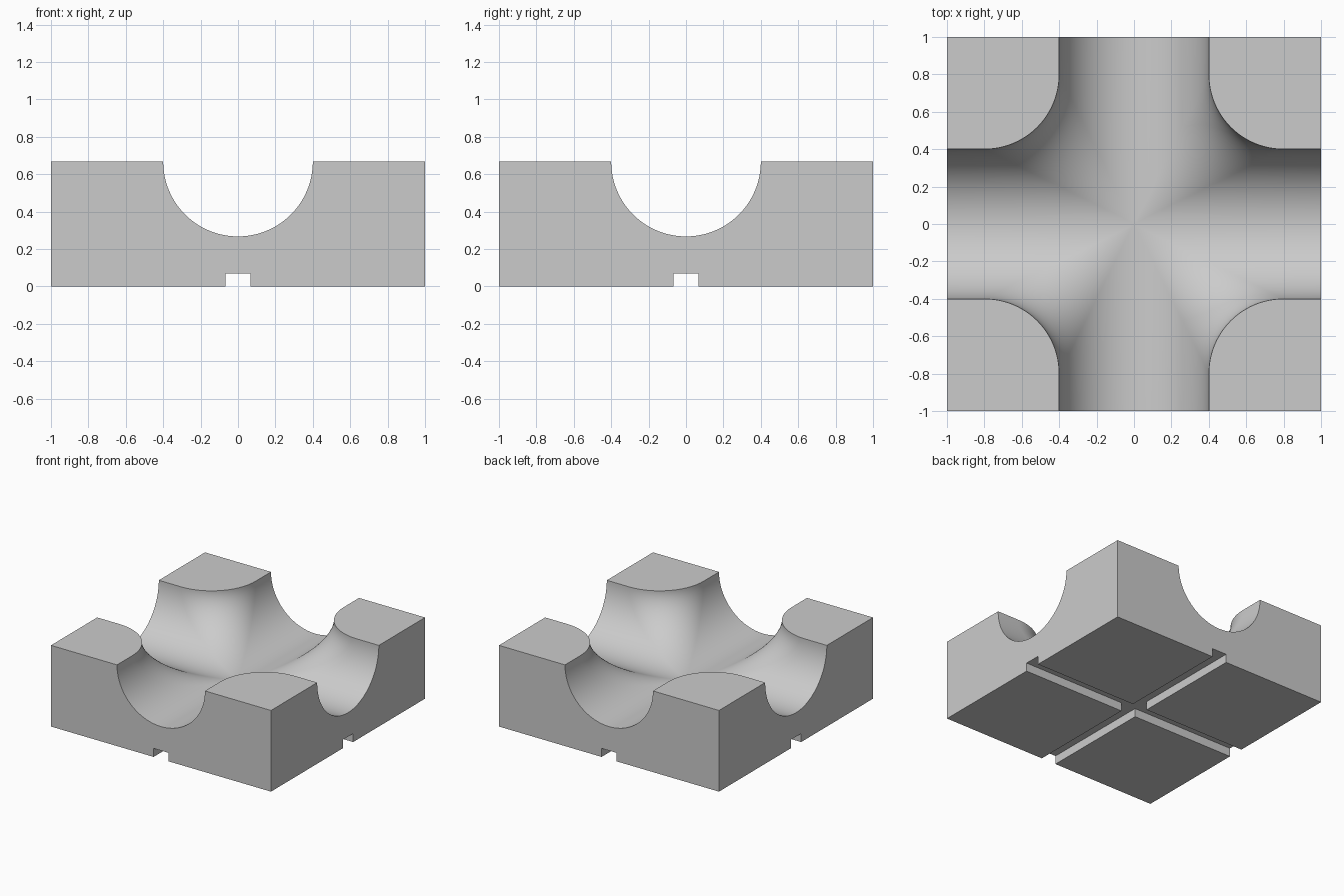
import bpy, bmesh
from math import sin, cos, pi
from mathutils import Vector

cube = bpy.data.objects.get("Cube")
if cube:
    bpy.data.objects.remove(cube)

HEIGHT = 0.667       # block height
RADIUS = 0.4         # channel radius and corner blend radius
GROOVE = 0.067       # half width of the underside groove
DEPTH = 0.07         # height of the groove ceiling
RINGS, STEPS = 32, 24


def channel_row(phi):
    """One line along the channel wall: straight, blended corner, straight."""
    s, c = RADIUS * sin(phi), RADIUS * cos(phi)
    z = HEIGHT - c
    ball = Vector((2 * s, 2 * s, HEIGHT - 2 * c))
    a, b = Vector((-s, 0, c)), Vector((0, -s, c))
    row = [Vector((s, 1, z))]
    for i in range(STEPS + 1):
        t = i / STEPS
        # rolling-ball arc between the two channel walls
        angle = a.angle(b)
        if angle < 1e-4:
            offset = a.copy()
        else:
            offset = (a * sin((1 - t) * angle) + b * sin(t * angle)) / sin(angle)
        row.append(ball + offset)
    row.append(Vector((1, s, z)))
    return row


def add_face(bm, points, sx, sy):
    bm.faces.new([bm.verts.new((p[0] * sx, p[1] * sy, p[2])) for p in points])


def add_quarter(bm, sx, sy):
    rows = [channel_row(pi / 2 * i / RINGS) for i in range(RINGS + 1)]
    # channel surface
    for low, high in zip(rows, rows[1:]):
        for j in range(len(low) - 1):
            add_face(bm, (low[j], low[j + 1], high[j + 1], high[j]), sx, sy)
    # corner cap
    add_face(bm, rows[-1] + [Vector((1, 1, HEIGHT))], sx, sy)
    # two outer walls
    outline = [(r[0].x, r[0].z) for r in rows]
    outline += [(1, HEIGHT), (1, 0), (GROOVE, 0), (GROOVE, DEPTH), (0, DEPTH)]
    add_face(bm, [(u, 1, z) for u, z in outline], sx, sy)
    add_face(bm, [(1, u, z) for u, z in outline], sx, sy)
    # foot, groove ceiling and groove sides
    g = GROOVE
    add_face(bm, [(g, g, 0), (1, g, 0), (1, 1, 0), (g, 1, 0)], sx, sy)
    ell = [(0, 0), (1, 0), (1, g), (g, g), (g, 1), (0, 1)]
    add_face(bm, [(x, y, DEPTH) for x, y in ell], sx, sy)
    side = [(g, 0), (1, 0), (1, DEPTH), (g, DEPTH)]
    add_face(bm, [(u, g, z) for u, z in side], sx, sy)
    add_face(bm, [(g, u, z) for u, z in side], sx, sy)


# block made of four mirrored quarters
bm = bmesh.new()
for sx in (1, -1):
    for sy in (1, -1):
        add_quarter(bm, sx, sy)
bmesh.ops.remove_doubles(bm, verts=bm.verts, dist=1e-5)
bmesh.ops.recalc_face_normals(bm, faces=bm.faces)
mesh = bpy.data.meshes.new("crossing_channel_block")
bm.to_mesh(mesh)
bm.free()
block = bpy.data.objects.new("crossing_channel_block", mesh)
bpy.context.collection.objects.link(block)

# plain grey material
grey = bpy.data.materials.new("light_grey")
grey.use_nodes = True
colour = (0.6, 0.6, 0.6, 1)
grey.diffuse_color = colour
grey.node_tree.nodes["Principled BSDF"].inputs["Base Color"].default_value = colour
mesh.materials.append(grey)

# smooth channels, sharp block edges
bpy.ops.object.select_all(action="DESELECT")
block.select_set(True)
bpy.context.view_layer.objects.active = block
bpy.ops.object.shade_smooth_by_angle(angle=pi / 6)
